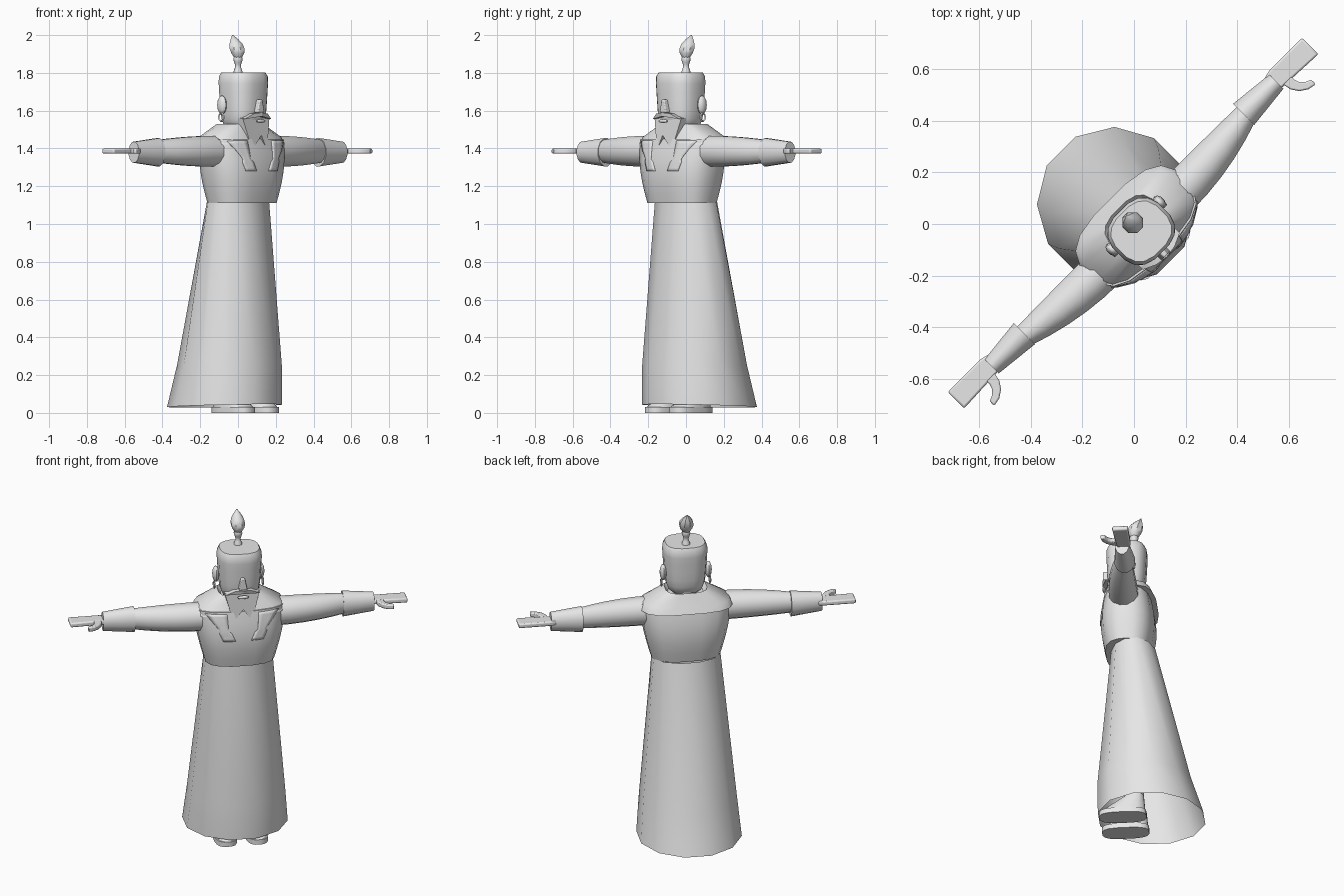
import bpy, bmesh
from math import pi, tau, sin, cos, copysign, radians

if "Cube" in bpy.data.objects:
    bpy.data.objects.remove(bpy.data.objects["Cube"], do_unlink=True)

grey = bpy.data.materials.new("plain grey")
grey.use_nodes = True
colour = (.8, .8, .8, 1)
grey.diffuse_color = colour
grey.node_tree.nodes["Principled BSDF"].inputs["Base Color"].default_value = colour

TURN = pi / 4       # the figure stands turned towards its left
ARM_HEIGHT = 1.385
SIDES = {"left": 1, "right": -1}


def finish(name, bm, angle=40):
    """Turn a bmesh into a turned, smooth shaded, grey object."""
    bmesh.ops.recalc_face_normals(bm, faces=bm.faces)
    mesh = bpy.data.meshes.new(name)
    bm.to_mesh(mesh)
    bm.free()
    mesh.materials.append(grey)
    part = bpy.data.objects.new(name, mesh)
    bpy.context.collection.objects.link(part)
    part.rotation_euler.z = TURN
    bpy.ops.object.select_all(action='DESELECT')
    part.select_set(True)
    bpy.context.view_layer.objects.active = part
    bpy.ops.object.shade_smooth_by_angle(angle=radians(angle))
    return part


def even(count):
    return [step / count for step in range(count + 1)]


def bridge(bm, first, second):
    """Join two closed loops of vertices with quads."""
    for i in range(len(first)):
        bm.faces.new((first[i - 1], first[i], second[i], second[i - 1]))


def rounded(value, power):
    return copysign(abs(value) ** (2 / power), value)


def loft(name, sections, sides=12, power=2, arm=0, capped=True):
    """Skin rounded sections (position, centre u, centre v, radius u, radius v).
    They are stacked along z, or along the x axis when arm is +1 or -1."""
    bm = bmesh.new()
    loops = []
    for position, cu, cv, ru, rv in sections:
        loop = []
        for i in range(sides):
            turn = (i + .5) / sides * tau
            u = cu + ru * rounded(cos(turn), power)
            v = cv + rv * rounded(sin(turn), power)
            loop.append(bm.verts.new((arm * position, u, v) if arm else (u, v, position)))
        loops.append(loop)
    for lower, upper in zip(loops, loops[1:]):
        bridge(bm, lower, upper)
    if capped:
        bm.faces.new(loops[0])
        bm.faces.new(loops[-1])
    return finish(name, bm)


def prism(name, points, offset):
    """Extrude an outline of 3D points by an offset."""
    bm = bmesh.new()
    near = [bm.verts.new(point) for point in points]
    far = [bm.verts.new([p + o for p, o in zip(point, offset)]) for point in points]
    bm.faces.new(near)
    bm.faces.new(far)
    bridge(bm, near, far)
    return finish(name, bm)


def ball(name, centre, radii):
    bm = bmesh.new()
    bmesh.ops.create_uvsphere(bm, u_segments=10, v_segments=6, radius=1)
    bmesh.ops.scale(bm, verts=bm.verts, vec=radii)
    bmesh.ops.translate(bm, verts=bm.verts, vec=centre)
    finish(name, bm)


def soften(part, width):
    bevel = part.modifiers.new("soft edges", 'BEVEL')
    bevel.width, bevel.segments = width, 2


# Long open skirt, flaring towards the back and dipping there at the hem
skirt = loft("skirt", [(1.115 - 1.075 * t, 0, .1 * t * t, .2 + .1 * t, .13 + .18 * t)
                       for t in (0, .8, 1)], capped=False)
for vertex in skirt.data.vertices:
    if vertex.co.z < .1:
        vertex.co.z -= .03 * vertex.co.y

# Torso swelling at the chest
torso = loft("torso", [(1.11 + .34 * t, 0, -.03, .2 + .06 * sin(t * pi / 2), .13 + .025 * sin(t * pi))
                       for t in even(6)], sides=16, power=2.7)

# Shoulder mantle with an open collar
loft("mantle", [(z, 0, -.015, across, deep) for z, across, deep in
                ((1.42, .265, .15), (1.46, .25, .13), (1.53, .12, .1), (1.5, .1, .08))],
     sides=16, power=3)

# Neck, and a head that widens upwards to a flat crown
loft("neck", [(z, 0, -.02, .07, .07) for z in (1.4, 1.56)])
head = []
for step in range(1, 10):
    u = -cos(step * pi / 10)
    roundness = 4 if u < 0 else 8
    size = (1 - abs(u) ** roundness) ** (1 / roundness) * (.925 + .075 * u)
    head.append((1.65 + .16 * u, 0, -.04, .13 * size, .12 * size))
loft("head", head, sides=16, power=2.7)

# Topknot: a waisted stem and a bulb leaning back
loft("topknot_stem", [(1.8 + .09 * t, 0, 0, r, r) for t in even(8)
                      for r in [.02 + .005 * cos(t * pi * 2.5)]], sides=10)
loft("topknot_bulb", [(1.88 + .12 * t, 0, .04 * t * t, r, r) for t in even(5)
                      for r in [.003 + .04 * sin(pi * (.15 + .85 * t))]], sides=8)

# Forked beard swept back at its sides, with nose and mouth
half = [(.1, 1.56), (.055, 1.39), (0, 1.47)]
outline = [(0, 1.58)] + half + [(-x, z) for x, z in half[-2::-1]]
prism("beard", [(x, -.175 + 4 * x * x, z) for x, z in outline], (0, .07, 0))
ball("mouth", (0, -.17, 1.545), (.035, .01, .01))
nose = prism("nose", [(x, -.175, z) for x, z in
                      ((-.01, 1.66), (.01, 1.66), (.025, 1.59), (-.025, 1.59))], (0, .04, 0))
soften(nose, .005)

for word, side in SIDES.items():
    # Moustache, ear and ring earring
    prism(word + "_moustache", [(side * x, -.18 + 3 * x * x, z) for x, z in
                                ((0, 1.59), (.05, 1.585), (.1, 1.555), (0, 1.57))], (0, .05, 0))
    ball(word + "_ear", (side * .13, -.01, 1.63), (.02, .03, .05))
    bm = bmesh.new()
    hoop = []
    for p in even(10)[:-1]:
        hoop.append([])
        for q in even(4)[:-1]:
            radius = .02 + .005 * sin(q * tau)
            hoop[-1].append(bm.verts.new((side * .14 + .005 * cos(q * tau),
                                          radius * cos(p * tau) - .015,
                                          radius * sin(p * tau) + 1.565)))
    for i in range(len(hoop)):
        bridge(bm, hoop[i - 1], hoop[i])
    finish(word + "_earring", bm)

    # Lapel narrowing down the chest to a wide tab
    bm = bmesh.new()
    rows = []
    for t in even(10):
        middle = .15 - .07 * t
        reach = .06 * (1 - t) if t < .65 else .035
        rows.append([bm.verts.new((side * (middle + reach * k), -.3, 1.44 - .16 * t))
                     for k in (-1, -.5, 0, .5, 1)])
    for upper, lower in zip(rows, rows[1:]):
        for k in range(4):
            bm.faces.new((upper[k], upper[k + 1], lower[k + 1], lower[k]))
    lapel = finish(word + "_lapel", bm)
    wrap = lapel.modifiers.new("wrap", 'SHRINKWRAP')
    wrap.target, wrap.wrap_method = torso, 'PROJECT'
    wrap.use_project_y = wrap.use_positive_direction = True
    plate = lapel.modifiers.new("plate", 'SOLIDIFY')
    plate.thickness, plate.offset = .009, 0

    # Sleeve tapering to a flared cuff
    loft(word + "_sleeve", [(.2 + .42 * t, .035 * t * t - .04, ARM_HEIGHT,
                             .085 - .04 * t * t, .085 - .025 * t * t) for t in even(5)], arm=side)
    loft(word + "_cuff", [(.6 + .18 * t, 0, ARM_HEIGHT - .005, .06 - .02 * t, .077 - .02 * t)
                          for t in even(2)], arm=side)

    # Flat hand with a thumb curving forward
    low = ARM_HEIGHT - .013
    palm = prism(word + "_hand", [(side * x, y, low) for x, y in
                                  ((.75, .04), (.79, .05), (.97, .05), (.97, -.04), (.75, -.03))],
                 (0, 0, .028))
    outer = [(.09, pi + t * pi / 2) for t in even(4)]
    inner = [(.045 + .02 * t, pi + t * pi / 2) for t in even(4)]
    thumb = prism(word + "_thumb", [(side * (.88 + r * cos(a)), r * sin(a) - .025, low)
                                    for r, a in outer + inner[::-1]], (0, 0, .028))
    soften(palm, .008)
    soften(thumb, .006)

    # Leg and thick soled shoe
    foot = side * .09
    loft(word + "_leg", [(z, foot, 0, .05, .05) for z in (.05, 1)])
    loft(word + "_shoe_sole", [(z, foot, -.055, .065, .135) for z in (0, .03)],
         sides=16, power=3)
    loft(word + "_shoe_upper", [(.03 + .1 * t, foot, .07 * t - .055, .06 - .01 * t, .13 - .08 * t)
                                for t in even(3)], sides=16, power=2.5)
